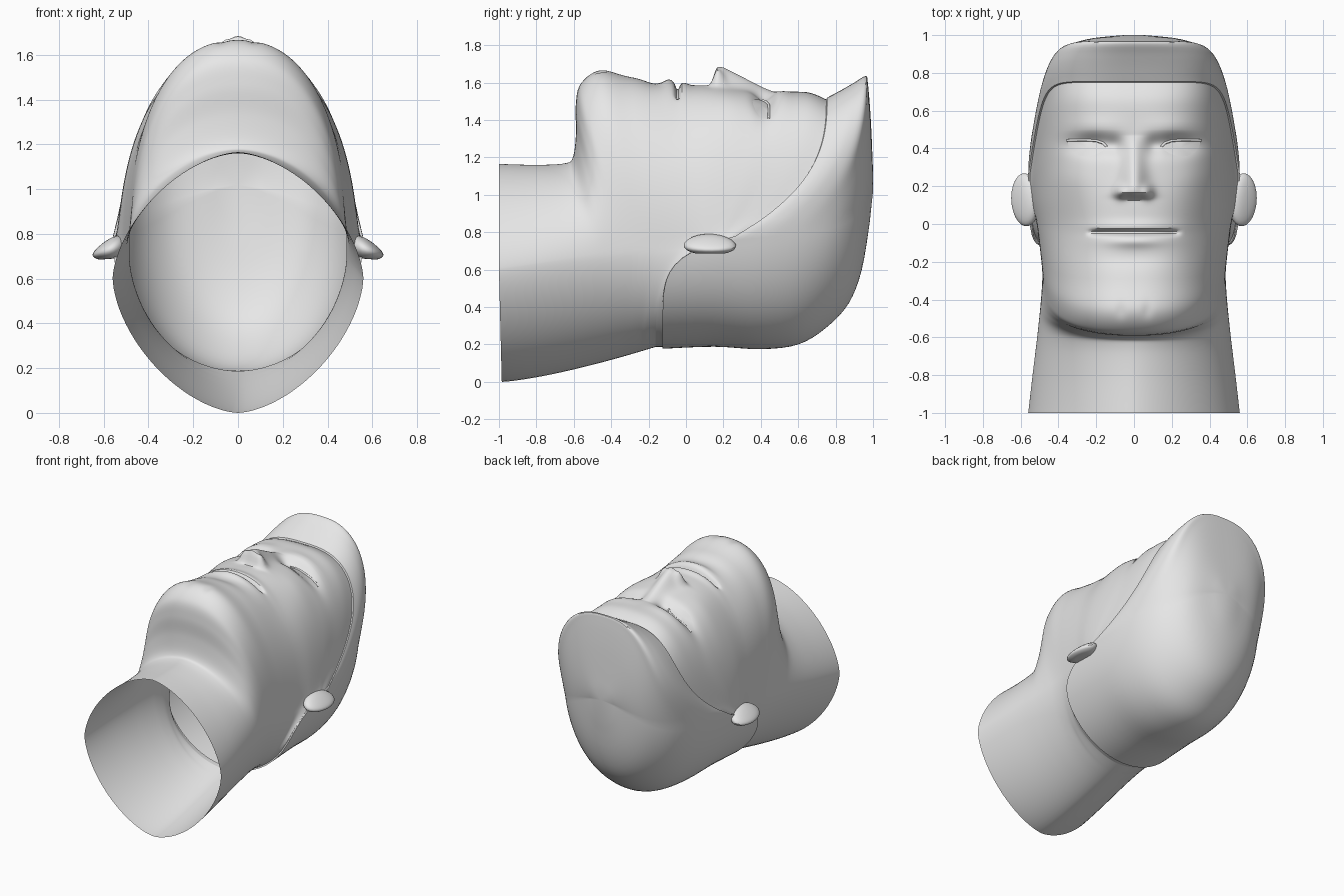
import bpy, bmesh, math
from mathutils import Vector
from mathutils.bvhtree import BVHTree

cube = bpy.data.objects.get("Cube")
if cube:
    bpy.data.objects.remove(cube, do_unlink=True)

grey = bpy.data.materials.new("plain grey")
grey.use_nodes = True
grey.diffuse_color = (0.8, 0.8, 0.8, 1)
grey.node_tree.nodes["Principled BSDF"].inputs["Base Color"].default_value = (0.8, 0.8, 0.8, 1)


def ss(t):
    t = min(1.0, max(0.0, t))
    return t * t * (3 - 2 * t)


def bump(x, y, x0, sx, y0, sy):
    return math.exp(-((abs(x) - x0) / sx) ** 2 - ((y - y0) / sy) ** 2)


def spline(rows, k, t):
    """Smooth interpolation between rows k and k + 1."""
    a, b, c, d = (rows[min(max(k + o, 0), len(rows) - 1)] for o in (-1, 0, 1, 2))
    return [0.5 * (2 * q + (r - p) * t + (2 * p - 5 * q + 4 * r - s) * t * t
                   + (3 * q - p - 3 * r + s) * t ** 3)
            for p, q, r, s in zip(a, b, c, d)]


def ring(yt, zt, ys, zs, ws, yb, zb, n, q, taper, nb, qb, steps=56, low=24):
    """Tilted rounded section through a top, a side and a bottom point."""
    half = []
    for j in range(steps + 1):
        f = math.sin(j / steps * math.pi / 2)
        s = max(0.0, 1 - f ** n) ** (1 / n)
        g = 1 - (1 - s) ** q
        half.append((ws * f * (1 + (taper - 1) * g), ys + (yt - ys) * g, zs + (zt - zs) * s))
    for j in range(1, low + 1):
        f = math.cos(j / low * math.pi / 2) if j < low else 0.0
        s = max(0.0, 1 - f ** nb) ** (1 / nb)
        g = 1 - (1 - s) ** qb
        half.append((ws * f, ys + (yb - ys) * g, zs + (zb - zs) * s))
    return half + [(-x, y, z) for x, y, z in half[-2:0:-1]]


def finish(name, bm):
    me = bpy.data.meshes.new(name)
    bm.to_mesh(me)
    ob = bpy.data.objects.new(name, me)
    bpy.context.collection.objects.link(ob)
    me.materials.append(grey)
    bpy.ops.object.select_all(action='DESELECT')
    ob.select_set(True)
    bpy.context.view_layer.objects.active = ob
    bpy.ops.object.shade_smooth_by_angle(angle=math.radians(35))
    return ob


def loft(rings, cap=None):
    bm = bmesh.new()
    loops = [[bm.verts.new(p) for p in r] for r in rings]
    m = len(loops[0])
    for a, b in zip(loops, loops[1:]):
        for j in range(m):
            bm.faces.new((a[j], a[(j + 1) % m], b[(j + 1) % m], b[j]))
    if cap:
        tip = bm.verts.new(cap)
        for j in range(m):
            bm.faces.new((loops[-1][j], loops[-1][(j + 1) % m], tip))
    return bm


def features(x, y):
    """Height of the nose, lips, sockets and cheeks over the plain face."""
    # nose bridge, tip and nostril wings
    w = 0.045 + 0.03 * max(0.0, 1 - abs(y - 0.15) / 0.3)
    d = 0.103 * ss((y - 0.122) / 0.05) * max(0.0, min(1.0, (0.47 - y) / 0.27)) * math.exp(-(x / w) ** 2)
    d += 0.04 * bump(x, y, 0.07, 0.03, 0.17, 0.035)
    # eye sockets, brow and cheekbones
    d -= 0.055 * bump(x, y, 0.22, 0.13, 0.42, 0.055)
    d -= 0.02 * bump(x, y, 0.10, 0.04, 0.41, 0.05)
    d += 0.014 * bump(x, y, 0.2, 0.15, 0.51, 0.05)
    d += 0.012 * bump(x, y, 0.33, 0.12, 0.24, 0.09)
    d -= 0.014 * bump(x, y, 0.36, 0.1, -0.05, 0.15)
    # mouth line and lips
    side = ss((0.26 - abs(x)) / 0.06)
    d -= 0.035 * side * math.exp(-((y + 0.045) / 0.013) ** 2)
    d += 0.022 * bump(x, y, 0, 0.16, -0.09, 0.032)
    d += 0.012 * bump(x, y, 0, 0.2, -0.012, 0.03)
    d -= 0.012 * bump(x, y, 0, 0.18, -0.18, 0.05)
    # chin dimples
    d -= 0.008 * bump(x, y, 0.07, 0.025, -0.46, 0.04)
    return d


# Skin: top y, top z, side y, side half width, bottom y
skin_rows = [
    (-1.00, 1.165, -1.00, 0.560, -0.985), (-0.80, 1.160, -0.80, 0.537, -0.80),
    (-0.65, 1.168, -0.62, 0.515, -0.62), (-0.605, 1.20, -0.50, 0.502, -0.50),
    (-0.588, 1.33, -0.42, 0.494, -0.42), (-0.590, 1.47, -0.34, 0.488, -0.35),
    (-0.565, 1.59, -0.27, 0.485, -0.30), (-0.46, 1.665, -0.20, 0.488, -0.25),
    (-0.30, 1.630, -0.12, 0.497, -0.22), (-0.05, 1.590, 0.00, 0.515, -0.18),
    (0.15, 1.583, 0.09, 0.535, -0.15), (0.35, 1.560, 0.16, 0.545, -0.135),
    (0.50, 1.550, 0.20, 0.548, -0.13), (0.65, 1.548, 0.24, 0.550, -0.125),
    (0.75, 1.510, 0.27, 0.550, -0.12)]


def skin_ring(k, t):
    yt, zt, ys, ws, yb = spline(skin_rows, k, t)
    i = k + t
    zs = 0.6 + 0.142 * (ys + 1)
    zb = min(0.187, 0.244 * max(0.0, yb + 0.985) ** 1.36)
    r = ring(yt, zt, ys, zs, ws, yb, zb,
             1.65 + 0.65 * ss(i / 6) + 0.7 * ss((i - 9) / 5),
             1 + 1.6 * ss((i - 4) / 10), 1 - 0.14 * ss((i - 8) / 6),
             1.65 + 0.35 * ss(i / 14), 1 + 5 * ss((i - 6) / 8))
    fade = ss((i - 6) / 1)
    return [(x, y, z + fade * ss((z - 1.0) / 0.25) * features(x, y)) for x, y, z in r]


skin_rings = []
for k in range(14):
    parts = 24 if 8 <= k <= 11 else 7
    skin_rings += [skin_ring(k, j / parts) for j in range(parts)]
skin_rings.append(skin_ring(13, 1.0))
skin = loft(skin_rings)
tree = BVHTree.FromBMesh(skin)
finish("face_and_neck", skin)

# Hair: top y, top z, side y, side z, side half width, bottom y, bottom z
hair_rows = [
    (0.755, 1.52, 0.265, 0.78, 0.560, -0.125, 0.177), (0.83, 1.56, 0.36, 0.80, 0.555, 0.15, 0.188),
    (0.90, 1.60, 0.50, 0.82, 0.536, 0.40, 0.175), (0.96, 1.635, 0.66, 0.84, 0.495, 0.60, 0.20),
    (0.972, 1.60, 0.80, 0.86, 0.430, 0.75, 0.29), (0.985, 1.45, 0.90, 0.90, 0.340, 0.87, 0.42),
    (0.993, 1.30, 0.955, 0.95, 0.240, 0.94, 0.60), (1.0, 1.12, 0.985, 1.00, 0.100, 0.982, 0.85)]
hair_rings = [skin_rings[-1]]
for k in range(7):
    for j in range(4 if k < 6 else 5):
        u = (k + j / 4) / 7
        hair_rings.append(ring(*spline(hair_rows, k, j / 4), 3 - 0.8 * u, 2.6 - 0.6 * u,
                               0.86 + 0.04 * u, 2.0, 6 - 4 * ss(u * 1.6)))
finish("hair", loft(hair_rings, (0, 1.0, 1.02)))

# Eyes: almond plates with a raised upper lid
eye_outline = [(0.145, 0.405), (0.165, 0.425), (0.20, 0.437), (0.25, 0.440), (0.30, 0.440), (0.353, 0.438),
               (0.345, 0.405), (0.32, 0.377), (0.285, 0.361), (0.245, 0.356), (0.20, 0.368), (0.165, 0.388)]
for sign, label in ((1, "left"), (-1, "right")):
    pts = []
    for x, y in eye_outline:
        hit = tree.ray_cast(Vector((sign * x, y, 3)), Vector((0, 0, -1)))[0]
        pts.append(hit + Vector((0, 0, 0.004)))
    bm = bmesh.new()
    vs = [bm.verts.new(p) for p in pts]
    mid = bm.verts.new(sum(pts, Vector()) / len(pts) + Vector((0, 0, 0.008)))
    for a, b in zip(vs, vs[1:] + vs[:1]):
        bm.faces.new((b, a, mid) if sign > 0 else (a, b, mid))
    finish(label + "_eye", bm)

    curve = bpy.data.curves.new(label + "_eyelid", 'CURVE')
    curve.dimensions = '3D'
    curve.bevel_depth = 0.007
    curve.bevel_resolution = 2
    line = curve.splines.new('POLY')
    line.points.add(5)
    for pt, p in zip(line.points, pts[:6]):
        pt.co = (p.x, p.y + 0.004, p.z, 1)
    curve.materials.append(grey)
    bpy.context.collection.objects.link(bpy.data.objects.new(label + "_eyelid", curve))

    # Ear: flattened oval, thinner and lower at its outer rim
    bm = bmesh.new()
    bmesh.ops.create_uvsphere(bm, u_segments=24, v_segments=14, radius=1)
    for v in bm.verts:
        x, y, z = v.co
        thick = 0.05 - 0.02 * x
        v.co = (sign * (0.575 + 0.075 * x), 0.128 + 0.14 * y + 0.01 * x,
                0.728 - 0.022 * x + thick * max(z, -0.8))
    if sign < 0:
        bmesh.ops.reverse_faces(bm, faces=bm.faces[:])
    finish(label + "_ear", bm)
